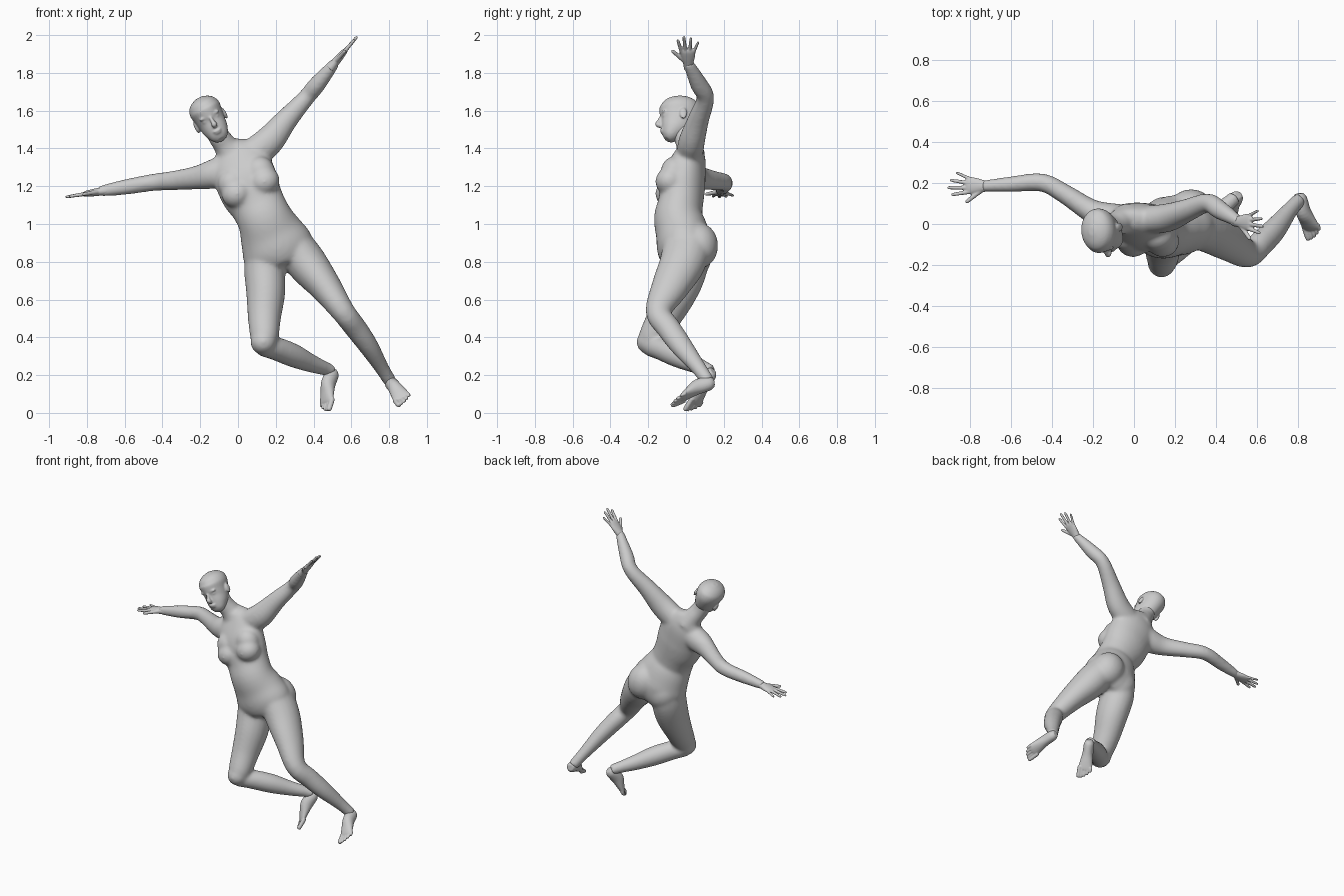
import bpy, bmesh, math
from mathutils import Vector as V, Matrix


def loft(bm, stations, side, sides=20, steps=4):
    """Closed tube through (x, y, z, rx[, ry]) stations; rx lies along side."""
    S = [tuple(s) if len(s) == 5 else tuple(s) + (s[3],) for s in stations]
    P = [S[0]] + S + [S[-1]]
    rings = []
    for i in range(1, len(P) - 2):
        for k in range(steps + (i == len(P) - 3)):
            t = k / steps
            rings.append([0.5 * (2 * b + (c - a) * t + (2 * a - 5 * b + 4 * c - d) * t * t
                                 + (3 * b - a - 3 * c + d) * t ** 3)
                          for a, b, c, d in zip(*P[i - 1:i + 3])])
    loops = []
    for i, r in enumerate(rings):
        tan = (V(rings[min(i + 1, len(rings) - 1)][:3]) - V(rings[max(i - 1, 0)][:3])).normalized()
        u = V(side)
        u = (u - tan * u.dot(tan)).normalized()
        v = tan.cross(u)
        loops.append([bm.verts.new(V(r[:3]) + u * r[3] * math.cos(2 * math.pi * j / sides)
                                   + v * r[4] * math.sin(2 * math.pi * j / sides))
                      for j in range(sides)])
    for A, B in zip(loops, loops[1:]):
        for j in range(sides):
            k = (j + 1) % sides
            bm.faces.new((A[j], A[k], B[k], B[j]))
    bm.faces.new(loops[0][::-1])
    bm.faces.new(loops[-1])


def blob(bm, centre, radii, tilt=0):
    m = Matrix.Translation(centre) @ Matrix.Rotation(tilt, 4, 'Y') @ Matrix.Diagonal((*radii, 1))
    bmesh.ops.create_uvsphere(bm, u_segments=20, v_segments=12, radius=1, matrix=m)


def finish(bm, name, voxel, smooth, matrix=None):
    """Fuse the overlapping pieces into one skin and soften it."""
    if matrix:
        bm.transform(matrix)
    bmesh.ops.recalc_face_normals(bm, faces=bm.faces)
    me = bpy.data.meshes.new(name)
    bm.to_mesh(me)
    bm.free()
    ob = bpy.data.objects.new(name, me)
    bpy.context.collection.objects.link(ob)
    r = ob.modifiers.new("fuse", 'REMESH')
    r.mode = 'VOXEL'
    r.voxel_size = voxel
    r.use_smooth_shade = True
    s = ob.modifiers.new("soften", 'SMOOTH')
    s.factor = 0.5
    s.iterations = smooth


# body: torso, neck, breasts, buttocks
bm = bmesh.new()
LAT = (.914, 0, .406)
TILT = -math.radians(24)
loft(bm, [(-.05, .01, 1.42, .06, .06), (-.03, .02, 1.385, .118, .07), (0, .015, 1.33, .16, .092),
          (.04, -.01, 1.24, .165, .115), (.07, -.02, 1.165, .16, .118), (.105, -.03, 1.10, .146, .12),
          (.14, -.04, 1.03, .146, .13), (.175, -.02, .95, .17, .14), (.21, -.005, .87, .192, .147),
          (.23, .01, .80, .163, .125), (.25, .01, .755, .07, .07)], LAT, 32)
loft(bm, [(-.03, .025, 1.36, .08), (-.07, .01, 1.42, .063), (-.105, -.01, 1.47, .058), (-.14, -.02, 1.54, .056)], LAT)
for x, z in ((-.005, 1.16), (.14, 1.225)):
    blob(bm, (x, -.085, z), (.083, .078, .075), TILT)
    blob(bm, (x - .022, -.06, z + .05), (.08, .075, .085), TILT)
blob(bm, (.155, .035, .825), (.108, .1, .12), TILT)
blob(bm, (.28, .065, .885), (.112, .106, .125), TILT)

# arms
Y = (0, 1, 0)
loft(bm, [(.06, .02, 1.36, .07, .08), (.16, .03, 1.435, .07, .08), (.255, .065, 1.55, .057, .061),
          (.36, .103, 1.668, .047, .046), (.42, .068, 1.74, .047, .046), (.515, .01, 1.855, .028)], Y)
loft(bm, [(-.05, .02, 1.29, .075, .085), (-.14, .035, 1.262, .072, .077), (-.22, .07, 1.245, .057, .063),
          (-.34, .148, 1.23, .048, .052), (-.45, .203, 1.22, .045, .046), (-.6, .194, 1.195, .039, .041),
          (-.74, .185, 1.172, .028)], Y)

# right leg: thigh, knee, shin
loft(bm, [(.14, 0, .86, .1, .12), (.14, -.01, .76, .108, .122), (.147, -.055, .64, .104, .114),
          (.14, -.115, .51, .089, .092), (.14, -.177, .40, .075, .075), (.14, -.19, .36, .058, .058)], (1, 0, 0))
blob(bm, (.135, -.188, .375), (.07, .075, .068))
loft(bm, [(.13, -.19, .355, .056), (.2, -.13, .34, .062), (.29, -.05, .305, .063),
          (.38, .03, .265, .05), (.46, .1, .235, .038), (.495, .13, .22, .036)], (0, 0, 1))

# left leg: thigh and shin
loft(bm, [(.29, .01, .9, .1, .13), (.365, -.02, .79, .108, .122), (.465, -.085, .665, .085, .1),
          (.557, -.146, .535, .063, .069), (.622, -.093, .45, .06, .065), (.69, -.025, .355, .053, .06),
          (.76, .065, .24, .039, .042), (.807, .118, .165, .036)], (.78, 0, .62))
finish(bm, "body", .009, 18)

# head, built upright facing +y in local axes, then tilted into place
bm = bmesh.new()
loft(bm, [(0, .07, -.153, .022, .018), (0, .06, -.138, .045, .04), (0, .038, -.1, .065, .068),
          (0, .016, -.06, .073, .09), (0, .004, -.02, .079, .103), (0, -.003, .025, .086, .109),
          (0, -.003, .06, .075, .094), (0, -.003, .083, .05, .064), (0, -.003, .096, .016, .02)], (1, 0, 0), 32)
loft(bm, [(0, .096, -.015, .008, .008), (0, .109, -.045, .01, .012), (0, .115, -.063, .016, .016),
          (0, .1, -.075, .012, .01)], (1, 0, 0), 12)
blob(bm, (0, .095, -.1), (.024, .012, .007))
blob(bm, (0, .091, -.111), (.021, .012, .007))
for s in (-1, 1):
    blob(bm, (s * .084, -.015, -.04), (.009, .02, .033))
    blob(bm, (s * .032, .084, -.01), (.028, .014, .009))
    blob(bm, (s * .031, .079, -.03), (.017, .012, .01))
up = V((-.46, -.03, .88)).normalized()
fwd = V((.1, -.98, -.06))
fwd = (fwd - up * fwd.dot(up)).normalized()
frame = Matrix((fwd.cross(up), fwd, up)).transposed().to_4x4()
finish(bm, "head", .005, 7, Matrix.Translation((-.163, -.035, 1.583)) @ frame)


# hands: (root along, root across, tip along, tip across, radius)
FINGERS = [(.075, .03, .165, .048, .0095), (.08, .01, .187, .014, .0095), (.08, -.012, .175, -.024, .009),
           (.07, -.031, .145, -.062, .008), (.02, .022, .092, .083, .011)]


def hand(name, wrist, direction, thumb):
    bm = bmesh.new()
    t = V(direction).normalized()
    s = V(thumb)
    s = (s - t * s.dot(t)).normalized()
    at = lambda a, b, rx, ry: (*(V(wrist) + t * a + s * b), rx, ry)
    loft(bm, [at(-.04, 0, .025, .025), at(0, 0, .028, .022), at(.045, 0, .039, .019),
              at(.08, 0, .042, .015), at(.096, 0, .034, .009)], s)
    for a, b, c, d, r in FINGERS:
        mix = lambda f, k: at(a + (c - a) * f, b + (d - b) * f, r * k, r * k)
        loft(bm, [mix(0, 1.2), mix(.5, 1), mix(.9, .85), mix(1, .5)], t.cross(s), 12)
    finish(bm, name, .004, 3)


hand("left_hand", (.512, .012, 1.852), (.12, -.01, .142), (0, -1, 0))
hand("right_hand", (-.728, .185, 1.172), (-.177, .006, -.028), (0, -1, 0))


# feet: sole line from heel to toe, with toes fanned across the front
def foot(name, heel, toe, up, inner):
    bm = bmesh.new()
    h, d = V(heel), V(toe) - V(heel)
    u = V(up)
    u = (u - d * u.dot(d) / d.length_squared).normalized()
    s = d.cross(u).normalized()
    at = lambda f, lift, across, rx, ry: (*(h + d * f + u * lift + s * across * inner), rx, ry)
    loft(bm, [at(0, .03, 0, .02, .022), at(.1, .036, 0, .034, .037), at(.35, .042, 0, .036, .041),
              at(.58, .028, 0, .043, .028), at(.74, .017, 0, .047, .017), at(.8, .012, 0, .042, .01)], s)
    for i in range(5):
        c, r = .037 - .019 * i, (.014 if i == 0 else .0095)
        tip = 1.01 - .011 * i * i
        loft(bm, [at(.7, .013, c, r, r), at(tip - .06, .012, c, r, r), at(tip, .011, c, r * .6, r * .6)], s, 12)
    finish(bm, name, .004, 4)


foot("right_foot", (.53, .16, .205), (.463, .025, .0), (-.71, -.63, .3), -1)
foot("left_foot", (.818, .162, .135), (.89, -.068, .048), (-.39, -.45, .8), 1)
